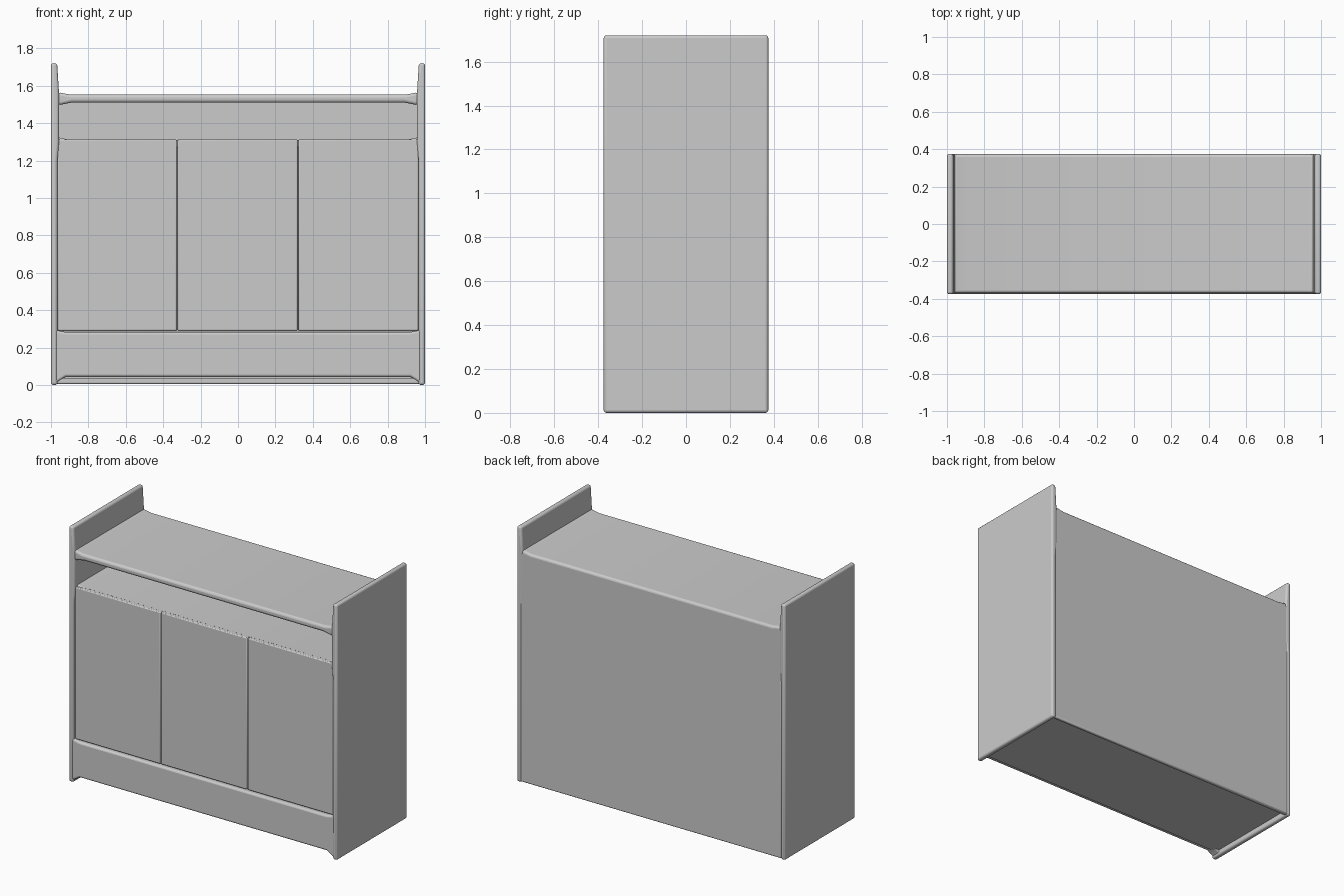
import bpy, bmesh, math

if "Cube" in bpy.data.objects:
    bpy.data.objects.remove(bpy.data.objects["Cube"])


def extrude(name, pts, y0, y1, bevel=0.01, segments=2):
    """Closed x-z outline extruded from y0 to y1 with rounded edges."""
    bm = bmesh.new()
    face = bm.faces.new([bm.verts.new((x, y0, z)) for x, z in pts])
    ret = bmesh.ops.extrude_face_region(bm, geom=[face])
    verts = [g for g in ret["geom"] if isinstance(g, bmesh.types.BMVert)]
    bmesh.ops.translate(bm, verts=verts, vec=(0, y1 - y0, 0))
    bmesh.ops.recalc_face_normals(bm, faces=bm.faces[:])
    mesh = bpy.data.meshes.new(name)
    bm.to_mesh(mesh)
    bm.free()
    obj = bpy.data.objects.new(name, mesh)
    bpy.context.collection.objects.link(obj)
    if bevel:
        mod = obj.modifiers.new("round_edges", "BEVEL")
        mod.width, mod.segments = bevel, segments
        mod.limit_method, mod.angle_limit = "ANGLE", math.radians(40)
    bpy.ops.object.select_all(action="DESELECT")
    obj.select_set(True)
    bpy.context.view_layer.objects.active = obj
    bpy.ops.object.shade_smooth_by_angle(angle=math.radians(35))
    return obj


def box(name, x0, x1, y0, y1, z0, z1, bevel=0.01):
    return extrude(name, [(x0, z0), (x1, z0), (x1, z1), (x0, z1)], y0, y1, bevel)


def mirrored(half):
    """Complete a right-half outline (bottom to top) on the left."""
    return half + [(-x, z) for x, z in reversed(half)]


# Side panels, slightly thinner above the worktop
for side, s in (("left", -1), ("right", 1)):
    outline = [(0.965, 0), (1.0, 0), (1.0, 1.72), (0.967, 1.72),
               (0.957, 1.56), (0.957, 1.30), (0.965, 1.20)]
    extrude(side + "_side_panel", [(s * x, z) for x, z in outline],
            -0.375, 0.375, 0.013, 3)

# Worktop with flared ends
extrude("worktop", mirrored([(0.89, 1.51), (0.965, 1.495), (0.965, 1.565), (0.90, 1.553)]),
        -0.37, 0.373, 0.015, 3)

# Floor of the open compartment
extrude("compartment_floor",
        mirrored([(0.965, 1.27), (0.965, 1.325), (0.90, 1.31)]),
        -0.345, 0.36, 0.01)

# Back panel and inner carcass
box("back_panel", -0.975, 0.975, 0.345, 0.373, 0.005, 1.545, 0.008)
box("carcass", -0.97, 0.97, -0.335, 0.35, 0.035, 1.28, 0)

# Three doors
edges = [-0.966, -0.325, 0.32, 0.966]
for i in range(3):
    box(f"door_{i + 1}", edges[i] + 0.002, edges[i + 1] - 0.002,
        -0.36, -0.33, 0.29, 1.312, 0.006)

# Plinth with feet flaring down at the ends
extrude("plinth", mirrored([(0.92, 0.045), (0.98, 0.008), (0.98, 0.295),
                            (0.92, 0.282)]), -0.373, -0.30, 0.012, 3)
